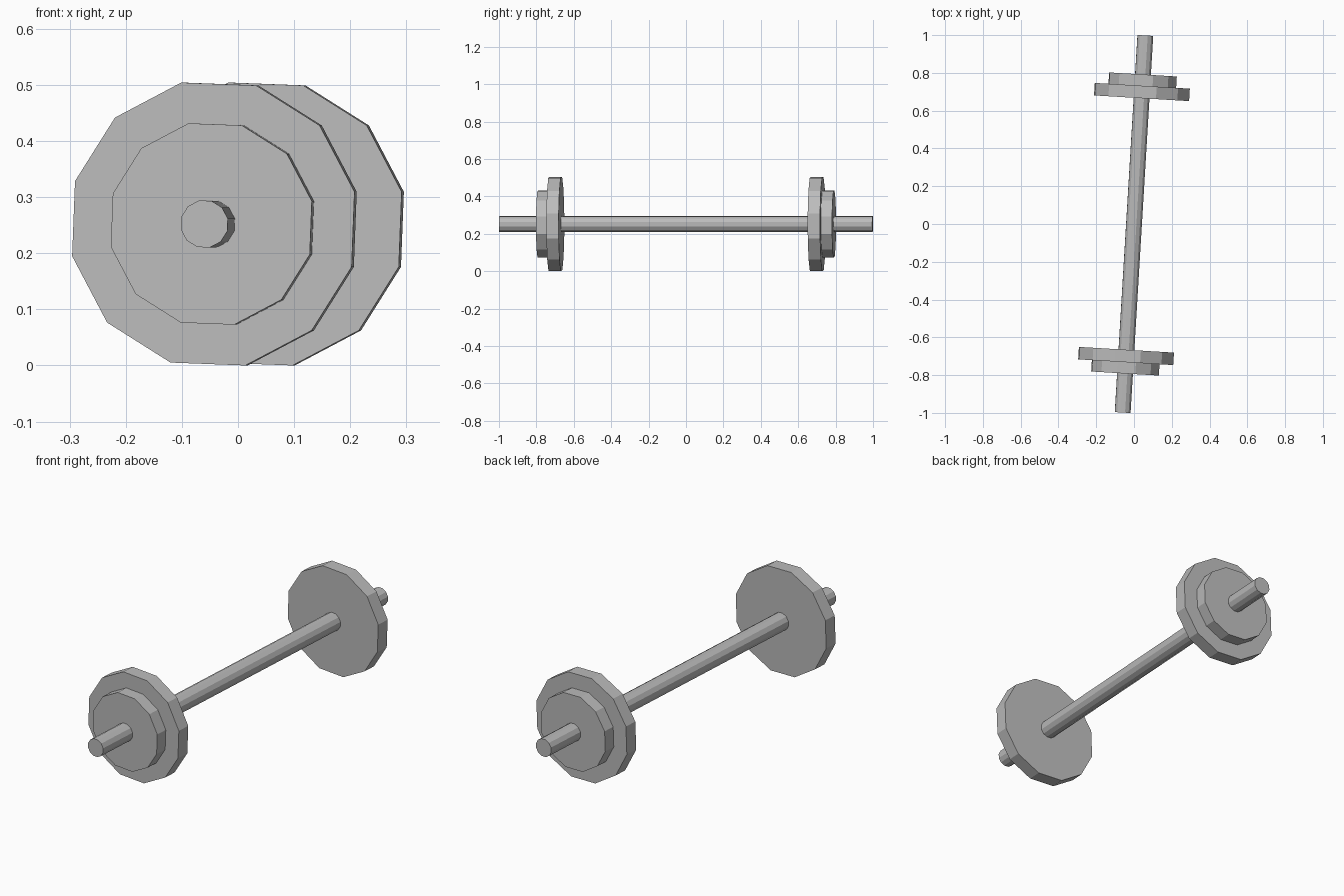
import bpy
from math import radians
from mathutils import Matrix, Vector

cube = bpy.data.objects.get("Cube")
if cube:
    bpy.data.objects.remove(cube, do_unlink=True)

SIDES = 12
CENTRE = Vector((0, 0, 0.252))

# One plain grey for every part
grey = bpy.data.materials.new("grey metal")
grey.use_nodes = True
colour = (0.5, 0.5, 0.5, 1)
grey.diffuse_color = colour
grey.node_tree.nodes["Principled BSDF"].inputs["Base Color"].default_value = colour

# Shared bar direction: nearly along y, turned slightly, with rolled facets
turn = (Matrix.Rotation(radians(-3.44), 4, "Z")
        @ Matrix.Rotation(radians(90), 4, "X")
        @ Matrix.Rotation(radians(12.8), 4, "Z"))
axis = Matrix.Rotation(radians(-3.44), 3, "Z") @ Vector((0, 1, 0))


def disc(name, radius, start, end):
    """Flat-sided cylinder between two distances along the bar."""
    bpy.ops.mesh.primitive_cylinder_add(vertices=SIDES, radius=radius, depth=abs(end - start))
    ob = bpy.context.object
    ob.name = name
    ob.matrix_world = Matrix.Translation(CENTRE + axis * (start + end) / 2) @ turn
    ob.data.materials.append(grey)
    return ob


# Bar
disc("bar", 0.043, -1.0, 1.0)

# Weight plates at both ends
for end, side in (("front", -1), ("back", 1)):
    disc(end + "_large_plate", 0.2585, side * 0.667, side * 0.733)
    disc(end + "_small_plate", 0.184, side * 0.733, side * 0.793)
